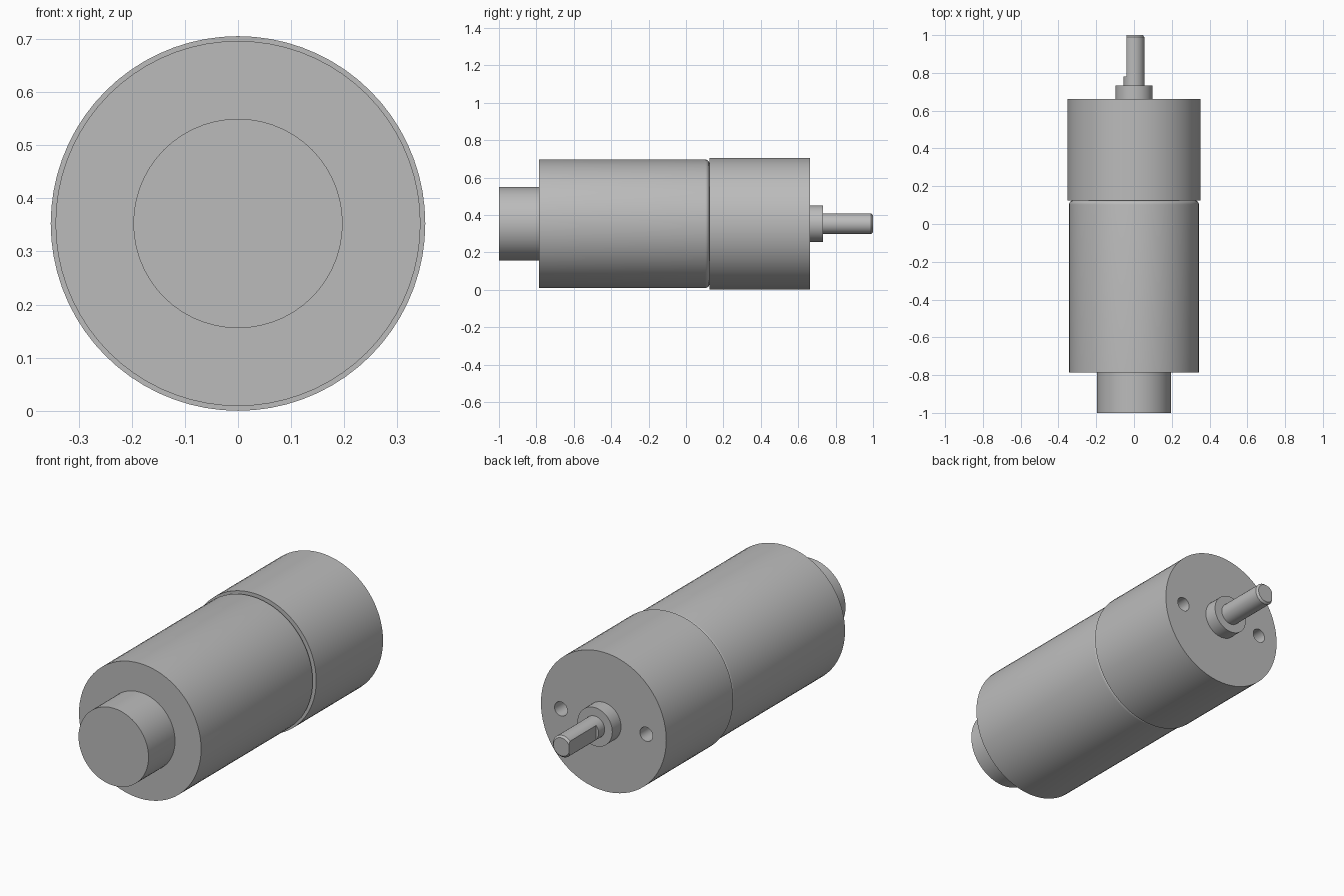
import bpy, bmesh, math
from mathutils import Vector

cube = bpy.data.objects.get("Cube")
if cube:
    bpy.data.objects.remove(cube, do_unlink=True)

AXIS_Z = 0.3525

metal = bpy.data.materials.new("grey_metal")
metal.use_nodes = True
GREY = (0.5, 0.5, 0.5, 1)
metal.diffuse_color = GREY
metal.node_tree.nodes["Principled BSDF"].inputs["Base Color"].default_value = GREY


def finish(name, bm):
    bmesh.ops.recalc_face_normals(bm, faces=bm.faces)
    mesh = bpy.data.meshes.new(name)
    bm.to_mesh(mesh)
    bm.free()
    mesh.materials.append(metal)
    obj = bpy.data.objects.new(name, mesh)
    bpy.context.collection.objects.link(obj)
    return obj


def turned(name, profile, sides, x=0):
    """Solid turned about the long axis from (y, radius) pairs, capped at both ends."""
    bm = bmesh.new()
    rings = []
    for y, r in profile:
        angles = [math.tau * i / sides for i in range(sides)]
        rings.append([bm.verts.new((x + r * math.sin(a), y, AXIS_Z + r * math.cos(a)))
                      for a in angles])
    for a, b in zip(rings, rings[1:]):
        for i in range(sides):
            j = (i + 1) % sides
            bm.faces.new((a[i], a[j], b[j], b[i]))
    bm.faces.new(rings[0])
    bm.faces.new(rings[-1])
    return finish(name, bm)


def box(name, low, high):
    bm = bmesh.new()
    bmesh.ops.create_cube(bm, size=1)
    low, high = Vector(low), Vector(high)
    for v in bm.verts:
        v.co = (low + high) / 2 + v.co * (high - low)
    return finish(name, bm)


def cut(obj, cutter):
    mod = obj.modifiers.new("cut", "BOOLEAN")
    mod.operation, mod.solver, mod.object = "DIFFERENCE", "EXACT", cutter
    bpy.context.view_layer.objects.active = obj
    bpy.ops.object.modifier_apply(modifier=mod.name)
    bpy.data.objects.remove(cutter, do_unlink=True)


# Motor can with a rounded shoulder against the gearbox
CAN_R, CAN_END, FILLET = 0.3435, 0.125, 0.022
shoulder = []
for k in range(7):
    a = math.pi / 2 * k / 6
    shoulder.append((CAN_END - FILLET * (1 - math.sin(a)), CAN_R - FILLET * (1 - math.cos(a))))
motor_can = turned("motor_can", [(-0.787, CAN_R)] + shoulder, 72)

# Rear encoder cap
end_cap = turned("end_cap", [(-1, 0.197), (-0.787, 0.197)], 56)

# Gearbox with two mounting holes
gearbox = turned("gearbox", [(CAN_END, 0.3525), (0.662, 0.3525)], 72)
for side in (-1, 1):
    cut(gearbox, turned("hole_cutter", [(0.56, 0.036), (0.7, 0.036)], 24, side * 0.24))

# Bearing collar
collar = turned("bearing_collar", [(0.662, 0.098), (0.732, 0.098)], 40)

# Output shaft with chamfered tip and a flat along one side
shaft = turned("output_shaft", [(0.732, 0.055), (0.99, 0.055), (1, 0.046)], 32)
cut(shaft, box("flat_cutter", (-0.2, 0.78, 0.1), (-0.041, 1.1, 0.6)))

# Smooth round walls, sharp edges kept
for obj in (motor_can, end_cap, gearbox, collar, shaft):
    bpy.ops.object.select_all(action="DESELECT")
    obj.select_set(True)
    bpy.context.view_layer.objects.active = obj
    bpy.ops.object.shade_smooth_by_angle(angle=math.radians(30))
